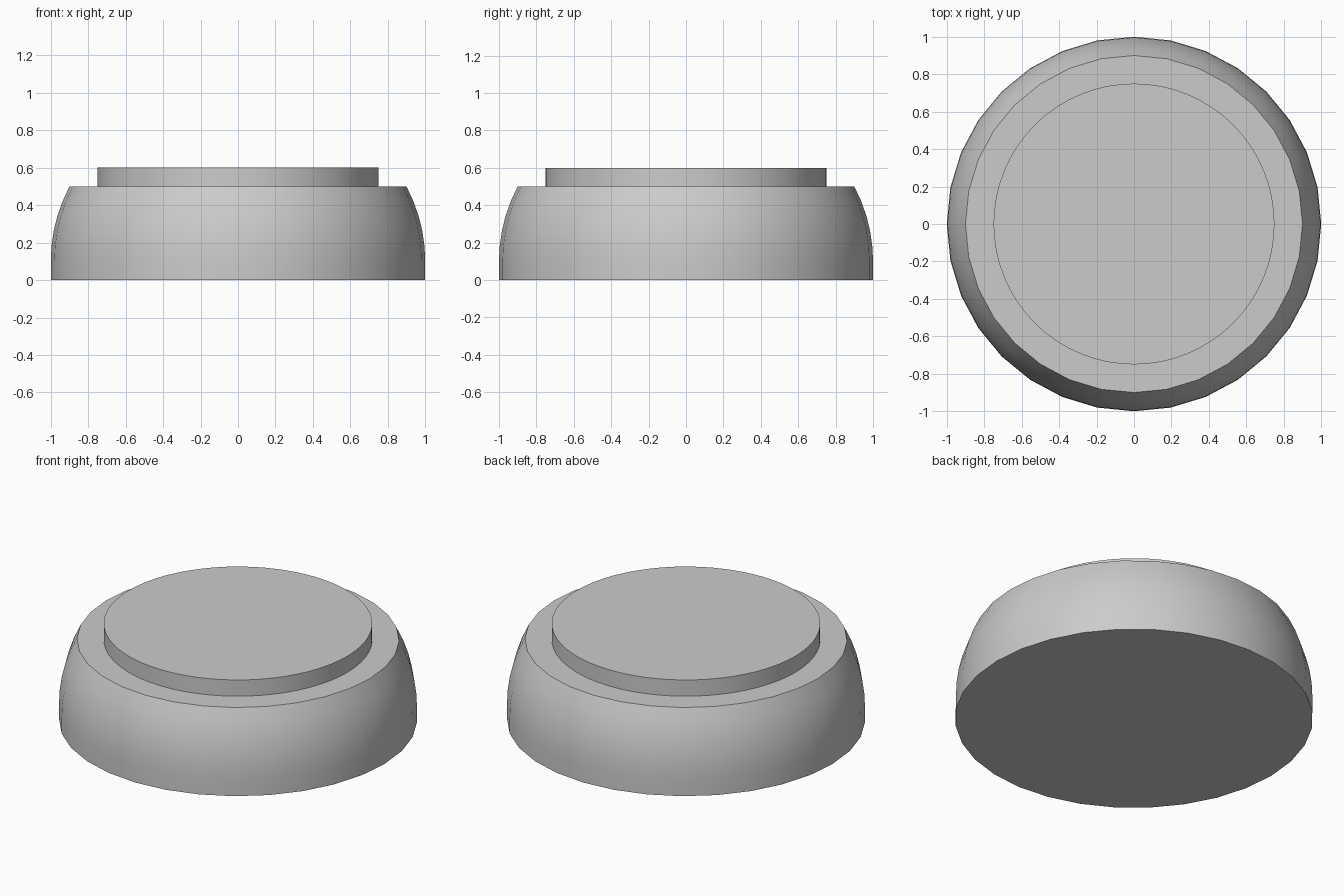
import bpy
import bmesh
import math

cube = bpy.data.objects.get("Cube")
if cube:
    bpy.data.objects.remove(cube, do_unlink=True)

grey = bpy.data.materials.new("light_grey")
grey.use_nodes = True
colour = (0.6, 0.6, 0.6, 1)
grey.diffuse_color = colour
grey.node_tree.nodes["Principled BSDF"].inputs["Base Color"].default_value = colour


def turned_solid(name, profile, sides):
    """Closed solid turned about z from (radius, height) points."""
    bm = bmesh.new()
    rings = []
    for radius, height in profile:
        angles = [2 * math.pi * i / sides for i in range(sides)]
        rings.append([bm.verts.new((radius * math.cos(a), radius * math.sin(a), height))
                      for a in angles])
    for low, high in zip(rings, rings[1:]):
        for i in range(sides):
            j = (i + 1) % sides
            bm.faces.new((low[i], low[j], high[j], high[i]))
    bm.faces.new(rings[0][::-1])
    bm.faces.new(rings[-1])
    mesh = bpy.data.meshes.new(name)
    bm.to_mesh(mesh)
    bm.free()
    mesh.materials.append(grey)
    obj = bpy.data.objects.new(name, mesh)
    bpy.context.collection.objects.link(obj)
    bpy.ops.object.select_all(action="DESELECT")
    obj.select_set(True)
    bpy.context.view_layer.objects.active = obj
    bpy.ops.object.shade_smooth_by_angle(angle=math.radians(30))
    return obj


# Rounded body: upright foot, then an arc drawing in to the flat shoulder
arc_radius, arc_start, shoulder = 0.85, 0.1, 0.5
body_profile = [(1, 0)]
for step in range(6):
    z = arc_start + (shoulder - arc_start) * step / 5
    inset = arc_radius - math.sqrt(arc_radius ** 2 - (z - arc_start) ** 2)
    body_profile.append((1 - inset, z))
turned_solid("rounded_body", body_profile, 32)

# Raised disc on the shoulder
turned_solid("top_disc", [(0.75, shoulder), (0.75, 0.6)], 64)
